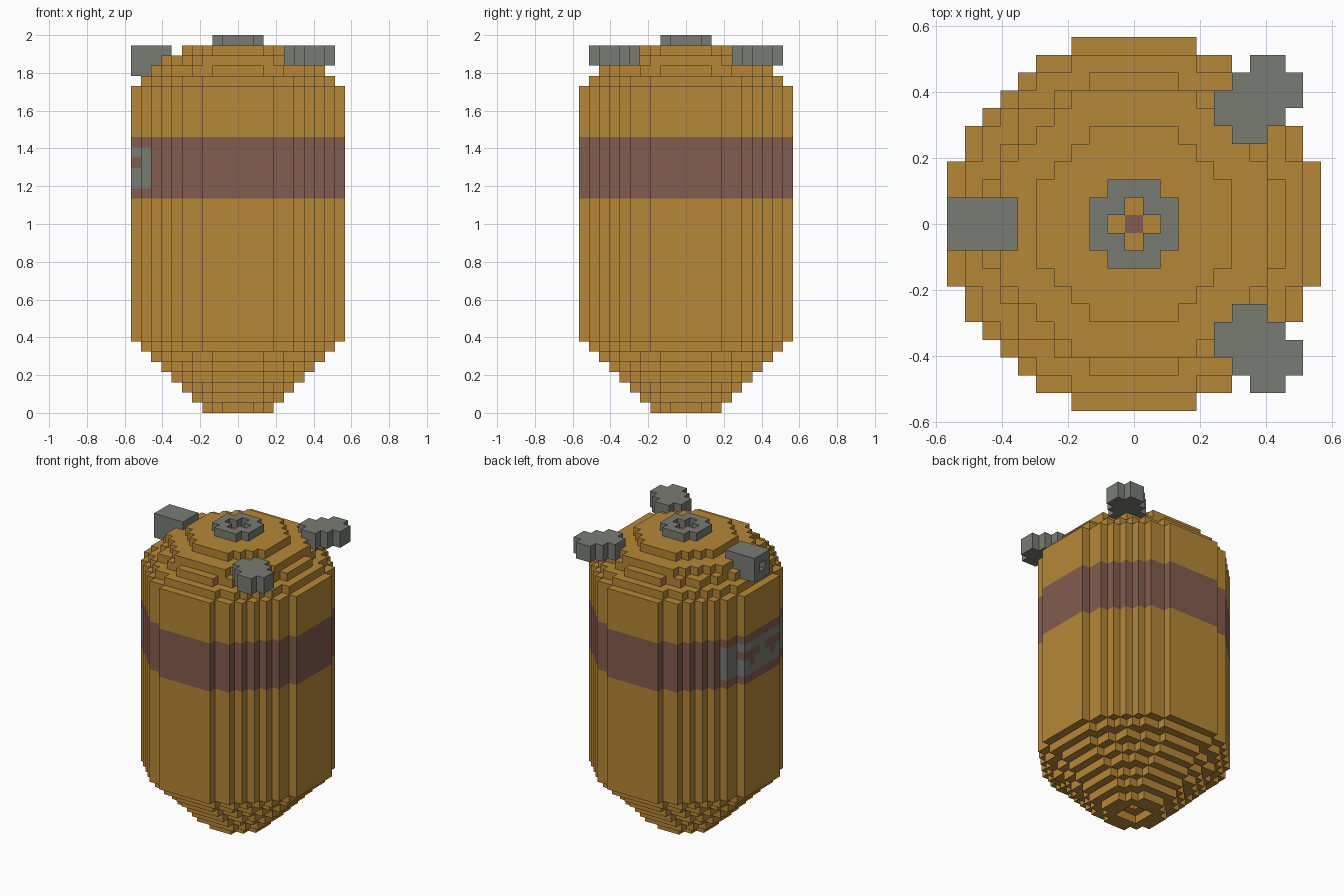
import bpy
import bmesh
from mathutils import Vector

V = 2 / 37          # edge length of one block
LAYERS = 36         # body layers below the cap ring

cube = bpy.data.objects.get("Cube")
if cube:
    bpy.data.objects.remove(cube, do_unlink=True)


def make_material(name, color):
    mat = bpy.data.materials.new(name)
    mat.use_nodes = True
    mat.diffuse_color = (*color, 1)
    mat.node_tree.nodes["Principled BSDF"].inputs["Base Color"].default_value = (*color, 1)
    return mat


ochre = make_material("ochre", (0.468, 0.242, 0.037))
brown = make_material("brown", (0.223, 0.107, 0.076))
grey = make_material("grey", (0.191, 0.202, 0.175))

AXES = [Vector(a) for a in ((1, 0, 0), (0, 1, 0), (0, 0, 1))]


def build_blocks(name, cells, materials, paint=None):
    """Skin a set of block coordinates with their exposed faces only."""
    bm = bmesh.new()
    corners = {}

    def corner(p):
        key = tuple(round(c * 2) for c in p)
        if key not in corners:
            corners[key] = bm.verts.new(p * V)
        return corners[key]

    for cell in sorted(cells):
        center = Vector(cell) + Vector((0, 0, 0.5))
        for i, axis in enumerate(AXES):
            u, w = AXES[(i + 1) % 3] / 2, AXES[(i + 2) % 3] / 2
            for sign in (1, -1):
                normal = axis * sign
                if tuple(int(a + b) for a, b in zip(cell, normal)) in cells:
                    continue
                c = center + normal / 2
                ring = [c - u - w, c + u - w, c + u + w, c - u + w][::sign]
                face = bm.faces.new([corner(p) for p in ring])
                if paint:
                    face.material_index = paint(cell, normal)
    mesh = bpy.data.meshes.new(name)
    bm.to_mesh(mesh)
    bm.free()
    for mat in materials:
        mesh.materials.append(mat)
    obj = bpy.data.objects.new(name, mesh)
    bpy.context.collection.objects.link(obj)
    return obj


def box(xs, ys, zs):
    return {(x, y, z) for x in xs for y in ys for z in zs}


def disc(radius, z):
    reach = range(-10, 11)
    return {(x, y, z) for x in reach for y in reach if x * x + y * y < radius * radius}


def body_radius(z):
    if z < 7:
        return 3.5 + z                      # stepped cone underneath
    return {32: 9.5, 33: 8.5, 34: 7.65, 35: 5.5}.get(z, 10.5)


# Body: stacked discs with a small stepped recess below
body = set()
for layer in range(LAYERS):
    body |= disc(body_radius(layer), layer)
body -= box((-1, 0, 1), (-1, 0, 1), (0,))
body.discard((0, 0, 1))


def paint_body(cell, normal):
    x, y, z = cell
    if 21 <= z <= 26:                       # band with a slotted plate on one side
        plate = x <= -9 and abs(y) <= 5 and 22 <= z <= 25
        slot = (abs(y) == 2 and z in (23, 24)) or (abs(y) in (1, 3) and z == 24)
        return 2 if plate and not slot else 1
    if (x, y, z) == (0, 0, LAYERS - 1):     # core in the middle of the top
        return 1
    return 0


build_blocks("body", body, [ochre, brown, grey], paint_body)

# Cap ring: rounded square with a cross-shaped opening
ring = {c for c in disc(2.5, LAYERS) if abs(c[0]) + abs(c[1]) > 1}
build_blocks("cap_ring", ring, [grey])

# Side fitting with a small socket facing outwards
fitting = box(range(-10, -6), (-1, 0, 1), (33, 34, 35))
fitting.discard((-10, 0, 34))
build_blocks("side_fitting", fitting, [grey])

# Two mirrored lugs, each a run of rows: row -> first and last block
LUG_ROWS = {5: (6, 7), 6: (5, 8), 7: (5, 9), 8: (6, 9), 9: (7, 8)}
for name, side in (("front_lug", -1), ("back_lug", 1)):
    lug = set()
    for row, (first, last) in LUG_ROWS.items():
        lug |= box(range(first, last + 1), (row * side,), (34, 35))
    build_blocks(name, lug, [grey])
